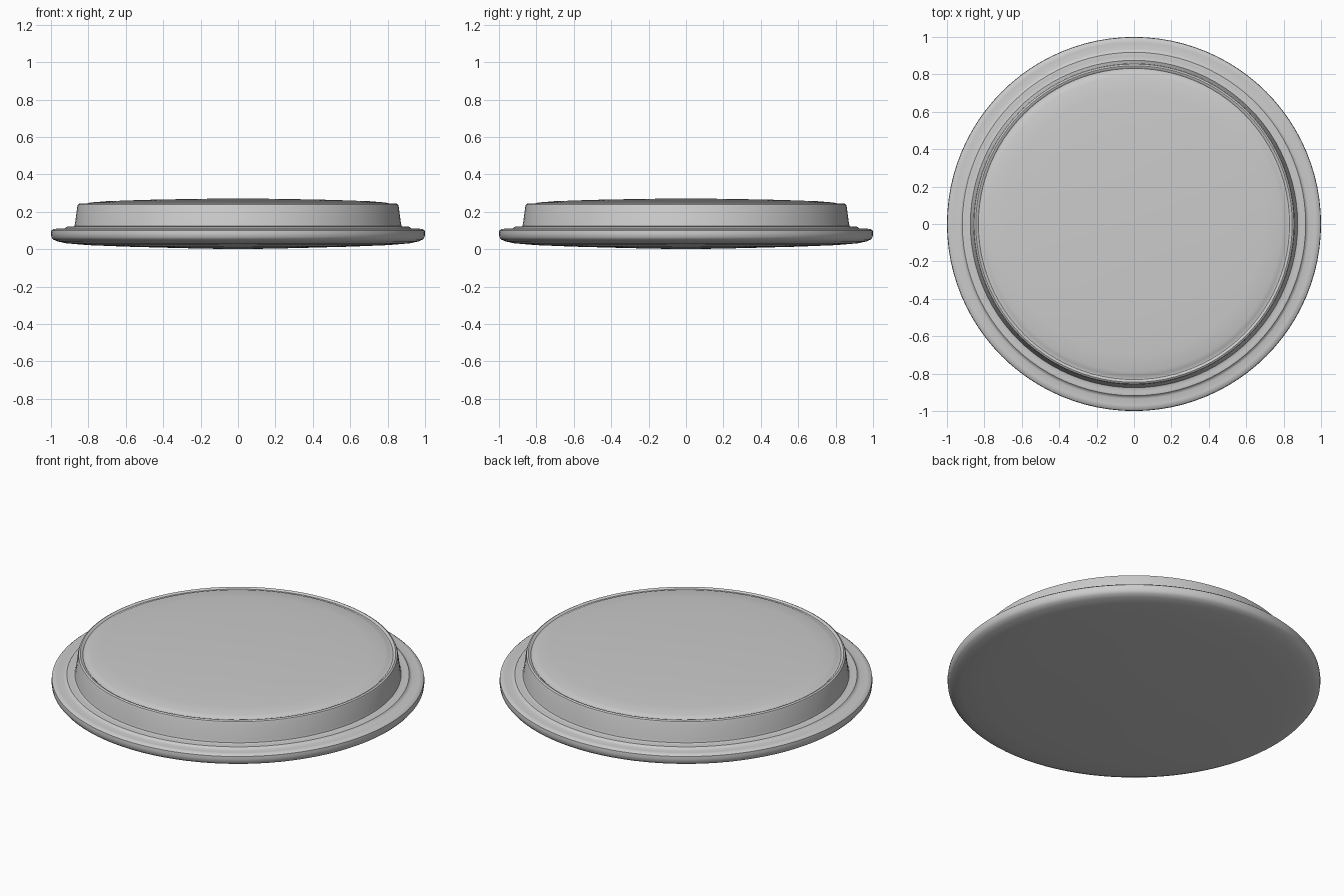
import bpy, bmesh, math

if "Cube" in bpy.data.objects:
    bpy.data.objects.remove(bpy.data.objects["Cube"])

SEGMENTS = 96


def lathe(name, profile):
    """Spin a (radius, height) profile around z into a closed smooth object."""
    bm = bmesh.new()
    verts = [bm.verts.new((r, 0, z)) for r, z in profile]
    edges = [bm.edges.new(pair) for pair in zip(verts, verts[1:])]
    bmesh.ops.spin(bm, geom=verts + edges, cent=(0, 0, 0), axis=(0, 0, 1),
                   angle=math.tau, steps=SEGMENTS, use_duplicate=False)
    bmesh.ops.remove_doubles(bm, verts=bm.verts[:], dist=0.0001)
    bmesh.ops.recalc_face_normals(bm, faces=bm.faces[:])
    mesh = bpy.data.meshes.new(name)
    bm.to_mesh(mesh)
    bm.free()
    obj = bpy.data.objects.new(name, mesh)
    bpy.context.collection.objects.link(obj)
    bpy.ops.object.select_all(action='DESELECT')
    obj.select_set(True)
    bpy.context.view_layer.objects.active = obj
    bpy.ops.object.shade_smooth_by_angle(angle=math.radians(35))
    return obj


# Gently bulging underside, from the centre outwards
underside = [(0, 0.0), (0.3, 0.006), (0.6, 0.014), (0.8, 0.022), (0.92, 0.032)]

# Rounded outer rim with a small step inside it
rim = [(0.965, 0.042), (0.988, 0.052), (0.998, 0.065), (1.0, 0.085),
       (0.998, 0.1), (0.988, 0.108), (0.97, 0.11), (0.935, 0.108),
       (0.925, 0.112), (0.918, 0.12), (0.9, 0.122), (0.885, 0.12)]

# Tapered side wall with a rounded lip
wall = [(0.875, 0.124), (0.871, 0.14), (0.859, 0.23), (0.855, 0.24),
        (0.846, 0.245), (0.838, 0.243)]

# Shallow crease, then the slightly domed top
top = [(0.832, 0.238), (0.824, 0.238), (0.812, 0.244), (0.79, 0.25),
       (0.7, 0.257), (0.5, 0.264), (0.25, 0.269), (0, 0.272)]

lathe("round_disc_body", underside + rim + wall + top)
